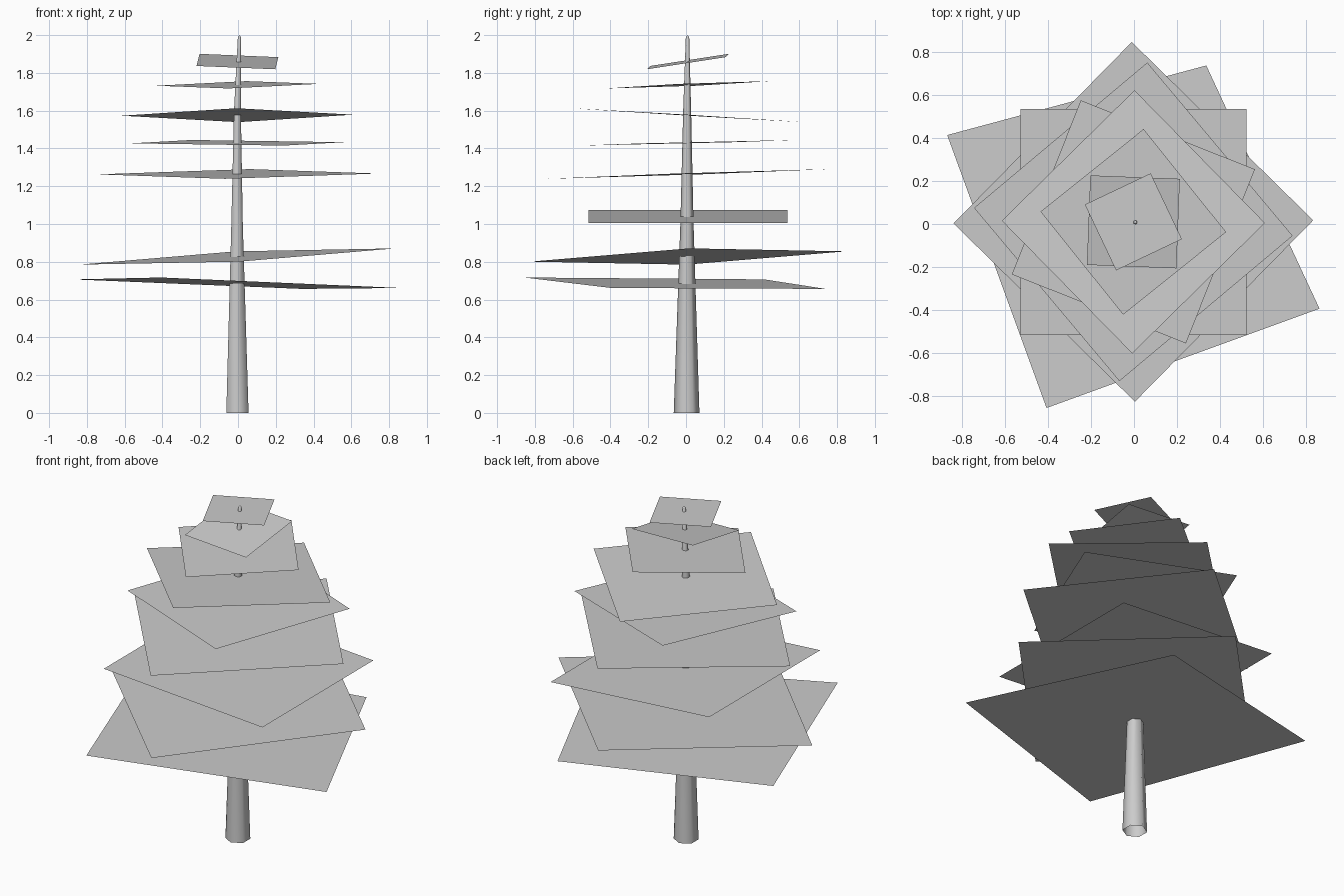
import bpy, bmesh, math

cube = bpy.data.objects.get("Cube")
if cube:
    bpy.data.objects.remove(cube)

gray = bpy.data.materials.new("plain gray")
gray.use_nodes = True
color = (0.6, 0.6, 0.6, 1)
gray.diffuse_color = color
gray.node_tree.nodes["Principled BSDF"].inputs["Base Color"].default_value = color


def finish(name, bm, smooth=False):
    mesh = bpy.data.meshes.new(name)
    for face in bm.faces:
        face.smooth = smooth
    bm.to_mesh(mesh)
    bm.free()
    mesh.materials.append(gray)
    obj = bpy.data.objects.new(name, mesh)
    bpy.context.collection.objects.link(obj)
    return obj


def foliage_sheet(name, height, radius, turn, slope_x, slope_y, short_corner=1.0):
    """Thin square sheet around the trunk, turned and gently tilted."""
    bm = bmesh.new()
    corners = []
    for i in range(4):
        angle = math.radians(turn + 90 * i)
        reach = radius * (short_corner if i == 1 else 1)
        x, y = reach * math.cos(angle), reach * math.sin(angle)
        z = height + slope_x * x + slope_y * y
        corners.append(bm.verts.new((x - 0.003, y + 0.01, z)))
    bm.faces.new(corners)
    return finish(name, bm)


# Trunk: open six-sided tapering tube with a closed tip
bm = bmesh.new()
sides = 6
rings = []
for z, r, cx, cy in [(0, 0.068, -0.003, 0.003), (1, 0.035, -0.005, 0.005),
                     (1.6, 0.021, -0.003, 0.006), (1.99, 0.009, 0.007, 0.008)]:
    ring = []
    for i in range(sides):
        a = math.tau * (i + 0.5) / sides
        ring.append(bm.verts.new((cx + r * math.cos(a), cy + r * math.sin(a), z)))
    rings.append(ring)
for low, high in zip(rings, rings[1:]):
    for i in range(sides):
        j = (i + 1) % sides
        bm.faces.new((low[i], low[j], high[j], high[i]))
tip = bm.verts.new((0.008, 0.008, 2))
for i in range(sides):
    bm.faces.new((rings[-1][i], rings[-1][(i + 1) % sides], tip))
finish("trunk", bm, smooth=True)

# Foliage: height, half diagonal, turn, slope along x, slope along y
layers = [
    (0.684, 0.957, -25, -0.036, -0.021, 0.84),
    (0.828, 0.838, 0.5, 0.051, 0.033),
    (1.04, 0.745, 45, -0.067, 0),
    (1.265, 0.745, -5, 0.006, 0.034),
    (1.43, 0.617, 23.4, -0.005, 0.024),
    (1.576, 0.613, -0.5, 0.004, -0.06),
    (1.737, 0.435, -6.3, 0.016, 0.043),
    (1.86, 0.295, 42.8, -0.036, 0.155),
    (1.967, 0.24, -19.6, 0, 0),
]
for number, layer in enumerate(layers, 1):
    foliage_sheet(f"foliage_layer_{number}", *layer)
